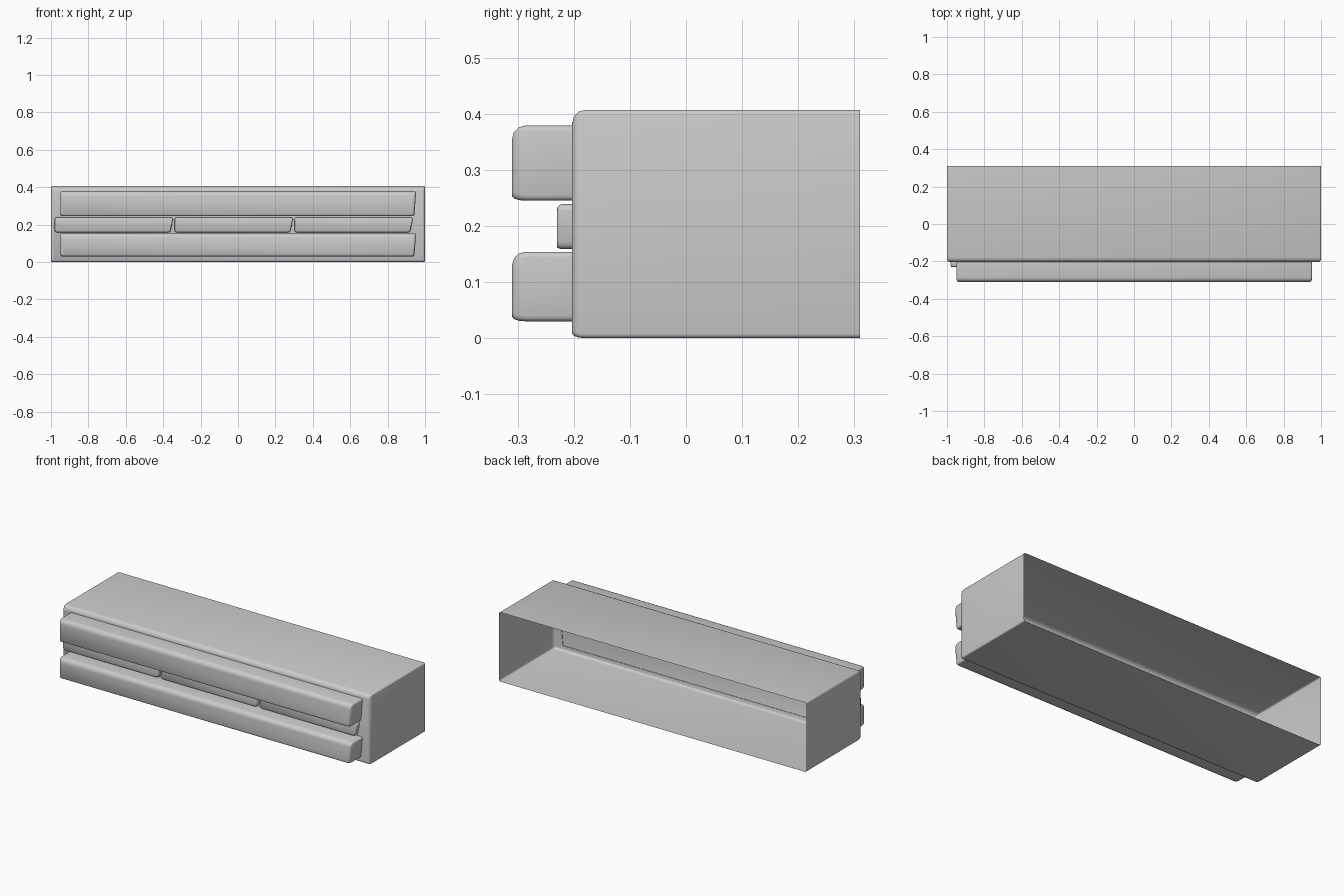
import bpy, bmesh, math

if "Cube" in bpy.data.objects:
    bpy.data.objects.remove(bpy.data.objects["Cube"])


def rounded_block(name, x0, x1, y0, y1, z0, z1, bevel, corner, slant=0.0):
    """Open-backed shell: rounded rectangles stacked along y, closed at the front.
    The top front edge is rounded more than the bottom; slant pulls in the lower right."""
    bm = bmesh.new()
    rings = []
    steps = [(y1, 0.0)]
    for i in range(4):
        a = math.radians(30 * i)
        steps.append((y0 + bevel * (1 - math.sin(a)), bevel * (1 - math.cos(a))))
    for y, inset in steps:
        side, top, low = inset * 0.4, inset, inset * 0.35
        ax, bx = x0 + side, x1 - side
        az, bz = z0 + low, z1 - top
        corners = [(bx, bz, 0), (ax, bz, 90), (ax, az, 180), (bx - slant, az, 270)]
        ring = []
        for cx, cz, start in corners:
            sx = -1 if start in (0, 270) else 1
            sz = -1 if start in (0, 90) else 1
            for k in range(4):
                t = math.radians(start + 30 * k)
                ring.append(bm.verts.new((cx + corner * (sx + math.cos(t)), y,
                                          cz + corner * (sz + math.sin(t)))))
        rings.append(ring)
    n = len(rings[0])
    for a, b in zip(rings, rings[1:]):
        for i in range(n):
            bm.faces.new((a[i], a[(i + 1) % n], b[(i + 1) % n], b[i]))
    bm.faces.new(rings[-1])
    bm.normal_update()
    # front cap must face -y
    bm.faces.ensure_lookup_table()
    bmesh.ops.recalc_face_normals(bm, faces=bm.faces[:])
    bm.faces.ensure_lookup_table()
    if bm.faces[-1].normal.y > 0:
        bmesh.ops.reverse_faces(bm, faces=bm.faces[:])
    mesh = bpy.data.meshes.new(name)
    bm.to_mesh(mesh)
    bm.free()
    obj = bpy.data.objects.new(name, mesh)
    bpy.context.collection.objects.link(obj)
    bpy.ops.object.select_all(action='DESELECT')
    obj.select_set(True)
    bpy.context.view_layer.objects.active = obj
    bpy.ops.object.shade_smooth_by_angle(angle=math.radians(35))
    return obj


# Main hollow body, open at the back
rounded_block("body", -1.0, 1.0, -0.203, 0.31, 0.0, 0.407, 0.024, 0.008)

# Long projecting rails on the front
rounded_block("upper_rail", -0.95, 0.952, -0.31, -0.2, 0.245, 0.379, 0.024, 0.010, 0.009)
rounded_block("lower_rail", -0.95, 0.952, -0.31, -0.2, 0.030, 0.154, 0.024, 0.010, 0.009)

# Row of three shallow bricks between the rails
for i in range(3):
    left = -0.98 + i * 0.641
    rounded_block(f"middle_brick_{i + 1}", left, left + 0.632, -0.23, -0.2,
                  0.159, 0.239, 0.010, 0.012, 0.012)
